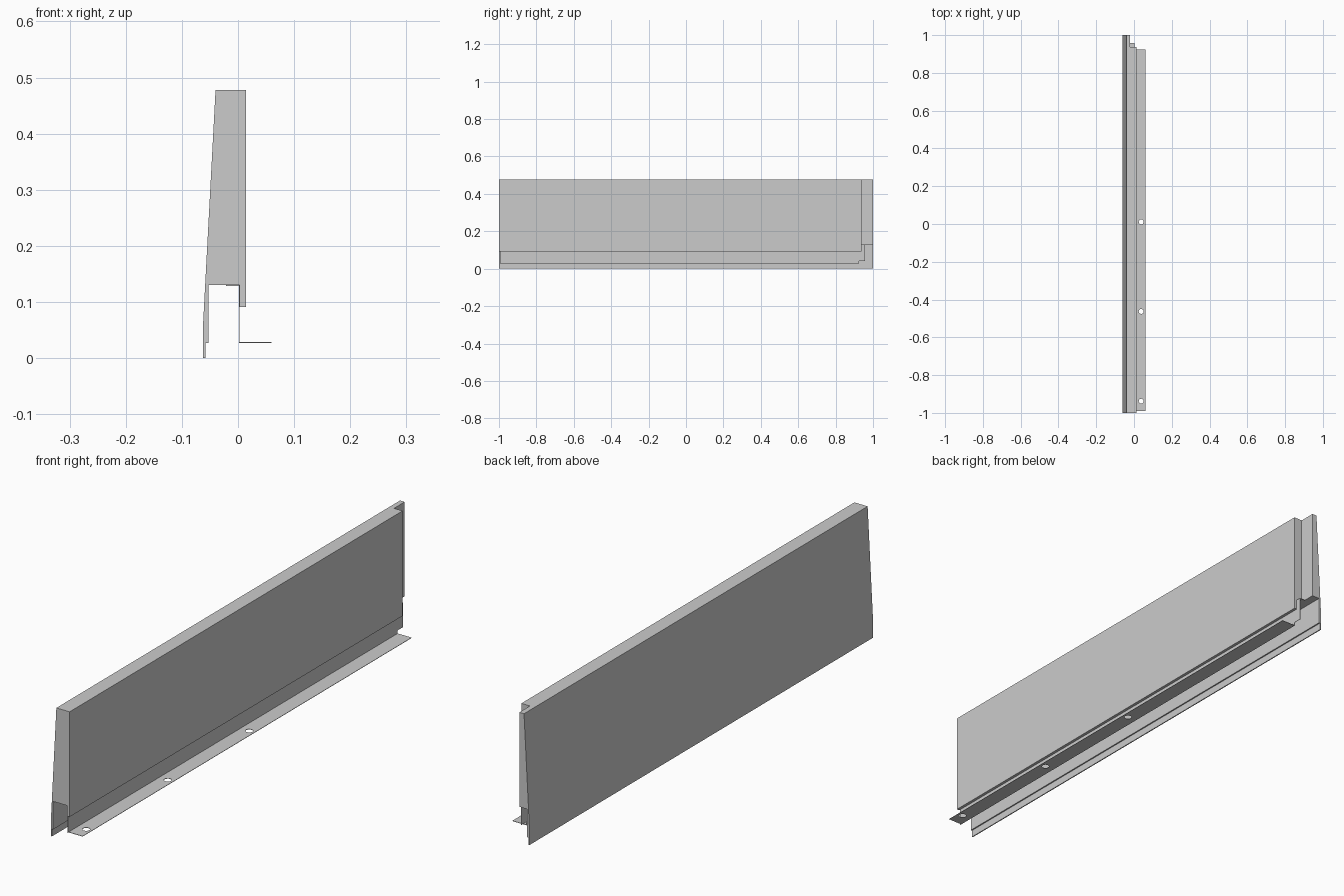
import bpy, bmesh
from mathutils import Vector

if "Cube" in bpy.data.objects:
    bpy.data.objects.remove(bpy.data.objects["Cube"])


def prism(name, points, direction):
    """Solid made by sweeping a flat outline along a vector."""
    bm = bmesh.new()
    face = bm.faces.new([bm.verts.new(p) for p in points])
    swept = bmesh.ops.extrude_face_region(bm, geom=[face])
    verts = [v for v in swept["geom"] if isinstance(v, bmesh.types.BMVert)]
    bmesh.ops.translate(bm, vec=Vector(direction), verts=verts)
    bmesh.ops.recalc_face_normals(bm, faces=bm.faces)
    mesh = bpy.data.meshes.new(name)
    bm.to_mesh(mesh)
    bm.free()
    obj = bpy.data.objects.new(name, mesh)
    bpy.context.collection.objects.link(obj)
    return obj


def box(name, x0, x1, y0, y1, z0, z1):
    outline = [(x0, y0, z0), (x1, y0, z0), (x1, y1, z0), (x0, y1, z0)]
    return prism(name, outline, (0, 0, z1 - z0))


def cut(target, cutter):
    """Subtract the cutter from the target and remove the cutter."""
    cutter.hide_render = True
    mod = target.modifiers.new("cut", 'BOOLEAN')
    mod.operation = 'DIFFERENCE'
    mod.solver = 'EXACT'
    mod.object = cutter
    bpy.context.view_layer.objects.active = target
    bpy.ops.object.modifier_apply(modifier=mod.name)
    bpy.data.objects.remove(cutter, do_unlink=True)


# Side panel: tapered section with a runner channel underneath
section = [(-0.040, 0.478), (0.014, 0.478), (0.014, 0.091), (0.003, 0.091),
           (0.003, 0.130), (-0.053, 0.130), (-0.053, 0.027), (-0.058, 0.027),
           (-0.058, 0.0), (-0.062, 0.0), (-0.062, 0.065)]
panel = prism("side_panel", [(x, -1, z) for x, z in section], (0, 2, 0))

# Corner rebate at the far end
cut(panel, box("rebate_cutter", -0.021, 0.1, 0.938, 1.1, 0.05, 0.6))

# Mounting bracket: upright web, small top tab and bottom flange
t = 0.0015
web = [(-0.995, 0.027), (0.925, 0.027), (0.925, 0.040), (0.957, 0.040),
       (0.957, 0.130), (-0.995, 0.130)]
prism("bracket_web", [(0.003 - t, y, z) for y, z in web], (t, 0, 0))
box("bracket_tab", -0.021, 0.003, 0.938, 0.957, 0.130 - t, 0.130)
flange = box("bracket_flange", 0.003, 0.060, -0.99, 0.925, 0.027, 0.027 + t)

# Screw holes in the flange
for y in (-0.938, -0.463, 0.011):
    bpy.ops.mesh.primitive_cylinder_add(vertices=32, radius=0.013, depth=0.05,
                                        location=(0.038, y, 0.028))
    cut(flange, bpy.context.object)
